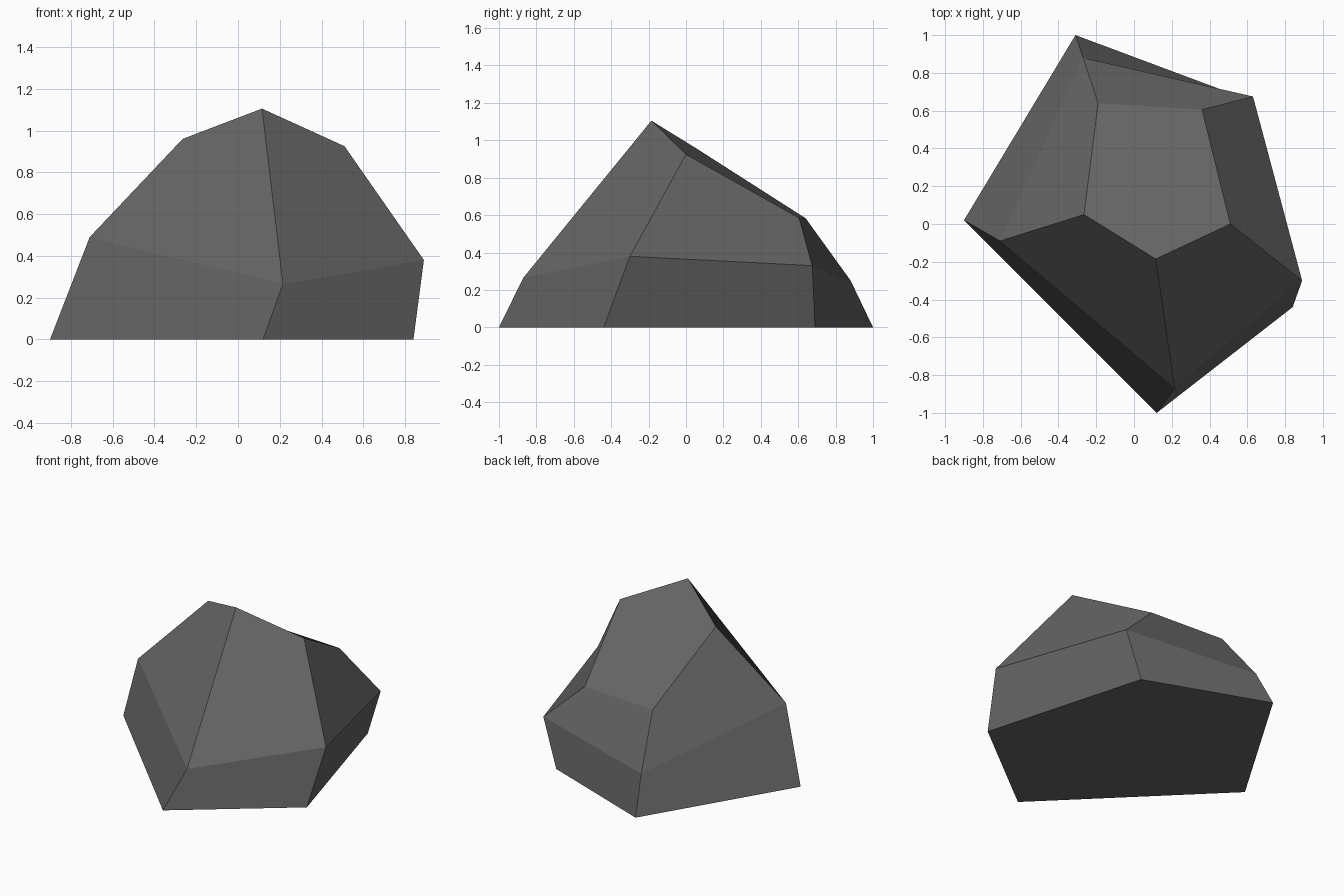
import bpy, bmesh

if "Cube" in bpy.data.objects:
    bpy.data.objects.remove(bpy.data.objects["Cube"])

# Three five-sided rings of the rock, anticlockwise from the front corner
base = [(0.12, -1.0, 0), (0.84, -0.44, 0), (0.52, 0.69, 0), (-0.31, 1.0, 0), (-0.90, 0.02, 0)]
middle = [(0.215, -0.87, 0.265), (0.89, -0.30, 0.38), (0.63, 0.675, 0.33),
          (-0.27, 0.88, 0.25), (-0.71, -0.09, 0.49)]
top = [(0.115, -0.185, 1.105), (0.51, 0.0, 0.925), (0.36, 0.605, 0.585),
       (-0.19, 0.64, 0.583), (-0.265, 0.05, 0.96)]

# Skin the rings with quads and cap both ends
bm = bmesh.new()
rings = [[bm.verts.new(p) for p in ring] for ring in (base, middle, top)]
for lower, upper in zip(rings, rings[1:]):
    for i in range(5):
        j = (i + 1) % 5
        bm.faces.new((lower[i], lower[j], upper[j], upper[i]))
bm.faces.new(rings[0][::-1])
bm.faces.new(rings[2])
bmesh.ops.recalc_face_normals(bm, faces=bm.faces)

mesh = bpy.data.meshes.new("rock")
bm.to_mesh(mesh)
bm.free()

# Plain dark stone
stone = bpy.data.materials.new("dark grey stone")
stone.diffuse_color = (0.13, 0.13, 0.13, 1)
stone.use_nodes = True
stone.node_tree.nodes["Principled BSDF"].inputs["Base Color"].default_value = stone.diffuse_color
mesh.materials.append(stone)
rock = bpy.data.objects.new("rock", mesh)
bpy.context.collection.objects.link(rock)
